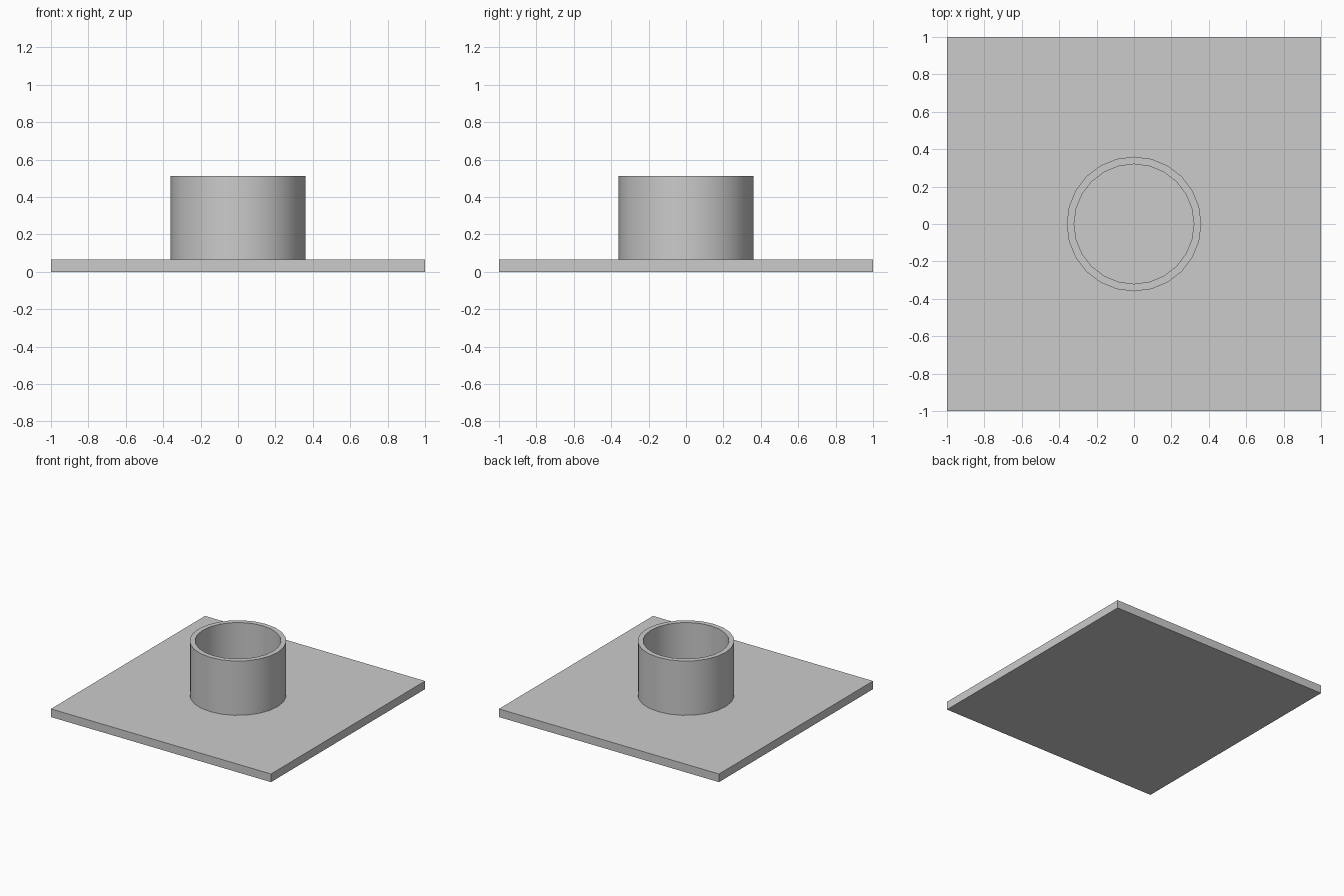
import bpy
import bmesh
import math

default = bpy.data.objects.get("Cube")
if default:
    bpy.data.objects.remove(default, do_unlink=True)

SIDE, THICK = 2.0, 0.067
OUTER, INNER, TOP = 0.36, 0.32, 0.513
SIDES = 24

# Single grey finish
grey = bpy.data.materials.new("grey")
grey.use_nodes = True
grey.diffuse_color = (0.6, 0.6, 0.6, 1)
grey.node_tree.nodes["Principled BSDF"].inputs["Base Color"].default_value = grey.diffuse_color


def add_object(name, bm):
    mesh = bpy.data.meshes.new(name)
    bm.to_mesh(mesh)
    bm.free()
    mesh.materials.append(grey)
    obj = bpy.data.objects.new(name, mesh)
    bpy.context.collection.objects.link(obj)
    return obj


# Flat square base plate
bm = bmesh.new()
bmesh.ops.create_cube(bm, size=1)
bmesh.ops.scale(bm, vec=(SIDE, SIDE, THICK), verts=bm.verts)
bmesh.ops.translate(bm, vec=(0, 0, THICK / 2), verts=bm.verts)
add_object("base_plate", bm)

# Open tube: a wall profile swept around the vertical axis, standing on the plate
bm = bmesh.new()
profile = [(OUTER, THICK), (OUTER, TOP), (INNER, TOP), (INNER, THICK)]
rings = []
for radius, z in profile:
    angles = [2 * math.pi * i / SIDES for i in range(SIDES)]
    rings.append([bm.verts.new((radius * math.cos(a), radius * math.sin(a), z)) for a in angles])
for low, high in zip(rings, rings[1:]):
    for i in range(SIDES):
        j = (i + 1) % SIDES
        bm.faces.new((low[i], low[j], high[j], high[i]))
tube = add_object("tube", bm)

bpy.ops.object.select_all(action="DESELECT")
tube.select_set(True)
bpy.context.view_layer.objects.active = tube
bpy.ops.object.shade_smooth_by_angle(angle=math.radians(30))
